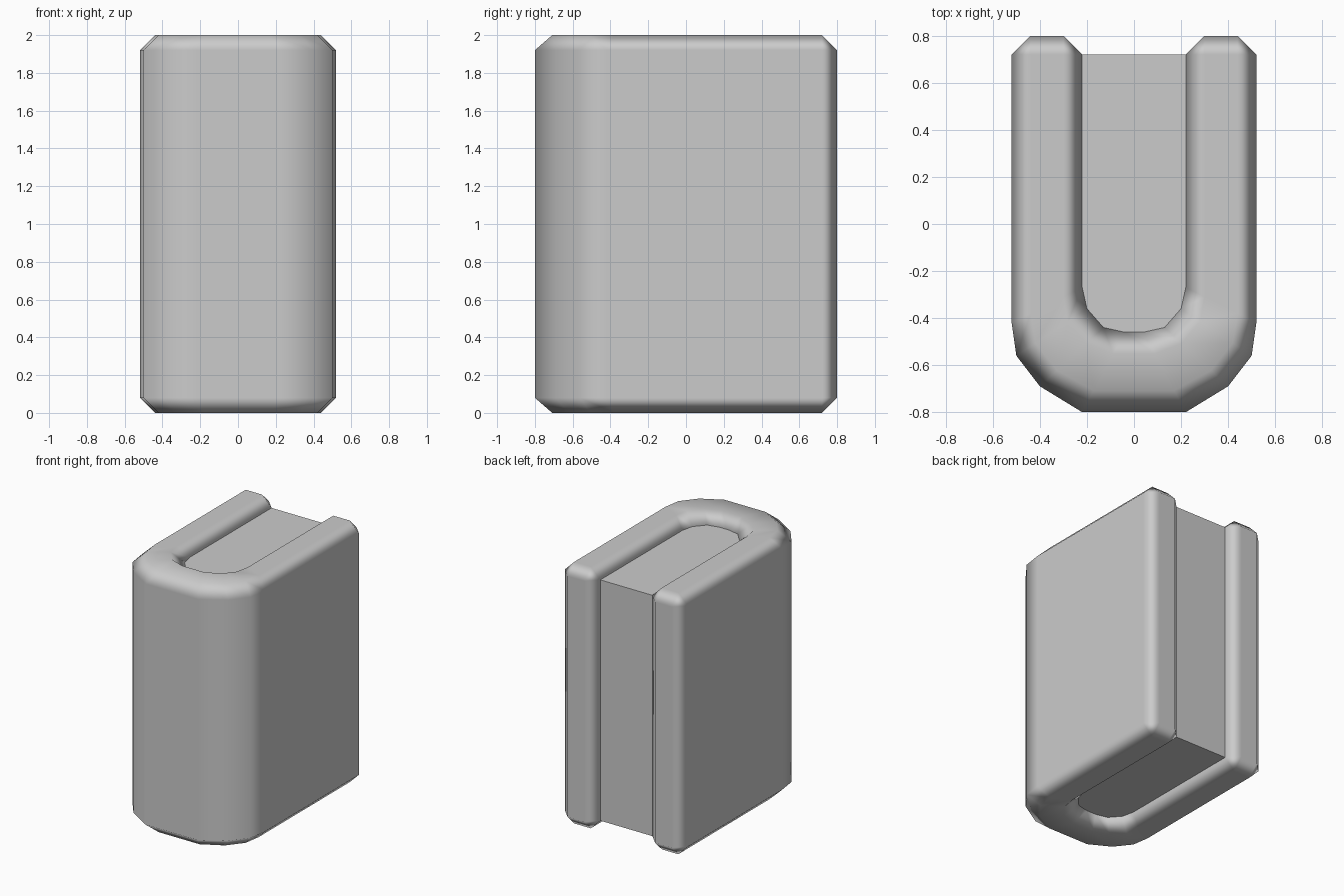
import bpy, bmesh
from mathutils import Vector

cube = bpy.data.objects.get("Cube")
if cube:
    bpy.data.objects.remove(cube, do_unlink=True)

grey = bpy.data.materials.new("plain grey")
grey.use_nodes = True
colour = (0.6, 0.6, 0.6, 1)
grey.diffuse_color = colour
grey.node_tree.nodes["Principled BSDF"].inputs["Base Color"].default_value = colour

LOW, HIGH, TOP, BACK, BEVEL = 0.08, 1.92, 2.0, 0.8, 0.08


def add_object(name, bm):
    bmesh.ops.recalc_face_normals(bm, faces=bm.faces)
    mesh = bpy.data.meshes.new(name)
    bm.to_mesh(mesh)
    bm.free()
    mesh.materials.append(grey)
    obj = bpy.data.objects.new(name, mesh)
    bpy.context.collection.objects.link(obj)
    return obj


# Cover: a chamfered cross-section carried around a U, paired outer and inner points
half = [((0.52, 0.72), (0.22, 0.72)),
        ((0.52, -0.42), (0.22, -0.27)),
        ((0.50, -0.56), (0.20, -0.36)),
        ((0.40, -0.69), (0.13, -0.44)),
        ((0.22, -0.80), (0.04, -0.46))]
mirrored = [((-o[0], o[1]), (-i[0], i[1])) for o, i in reversed(half)]


def section(outer, inner, rise=BEVEL):
    o, i = Vector(outer), Vector(inner)
    a, b = o.lerp(i, 0.27), o.lerp(i, 0.73)
    return [(*o, LOW), (*o, HIGH), (*a, HIGH + rise), (*b, HIGH + rise),
            (*i, HIGH), (*i, LOW), (*b, LOW - rise), (*a, LOW - rise)]


def end_section(side):
    # Shrunken section closing the chamfered end of each board
    return section((side * 0.44, BACK), (side * 0.30, BACK), 0)


rings = [end_section(1)] + [section(*p) for p in half + mirrored] + [end_section(-1)]
# The shrunken ends keep only their four corner positions
for ring in (rings[0], rings[-1]):
    ring[2], ring[3], ring[6], ring[7] = ring[1], ring[4], ring[5], ring[0]

bm = bmesh.new()
loops = [[bm.verts.new(p) for p in ring] for ring in rings]
for first, second in zip(loops, loops[1:]):
    for k in range(8):
        n = (k + 1) % 8
        bm.faces.new((first[k], first[n], second[n], second[k]))
for loop in (loops[0], loops[-1]):
    bm.faces.new(loop)
bmesh.ops.remove_doubles(bm, verts=bm.verts, dist=0.0005)
cover = add_object("cover", bm)
cover.data.polygons.foreach_set("use_smooth", [True] * len(cover.data.polygons))
weighted = cover.modifiers.new("flat boards", "WEIGHTED_NORMAL")
weighted.weight = 100

# Page block: plain box sunk between the boards
bm = bmesh.new()
bmesh.ops.create_cube(bm, size=1)
for v in bm.verts:
    v.co = (v.co.x * 0.44, 0.72 if v.co.y > 0 else -0.5, HIGH if v.co.z > 0 else LOW)
add_object("page_block", bm)
